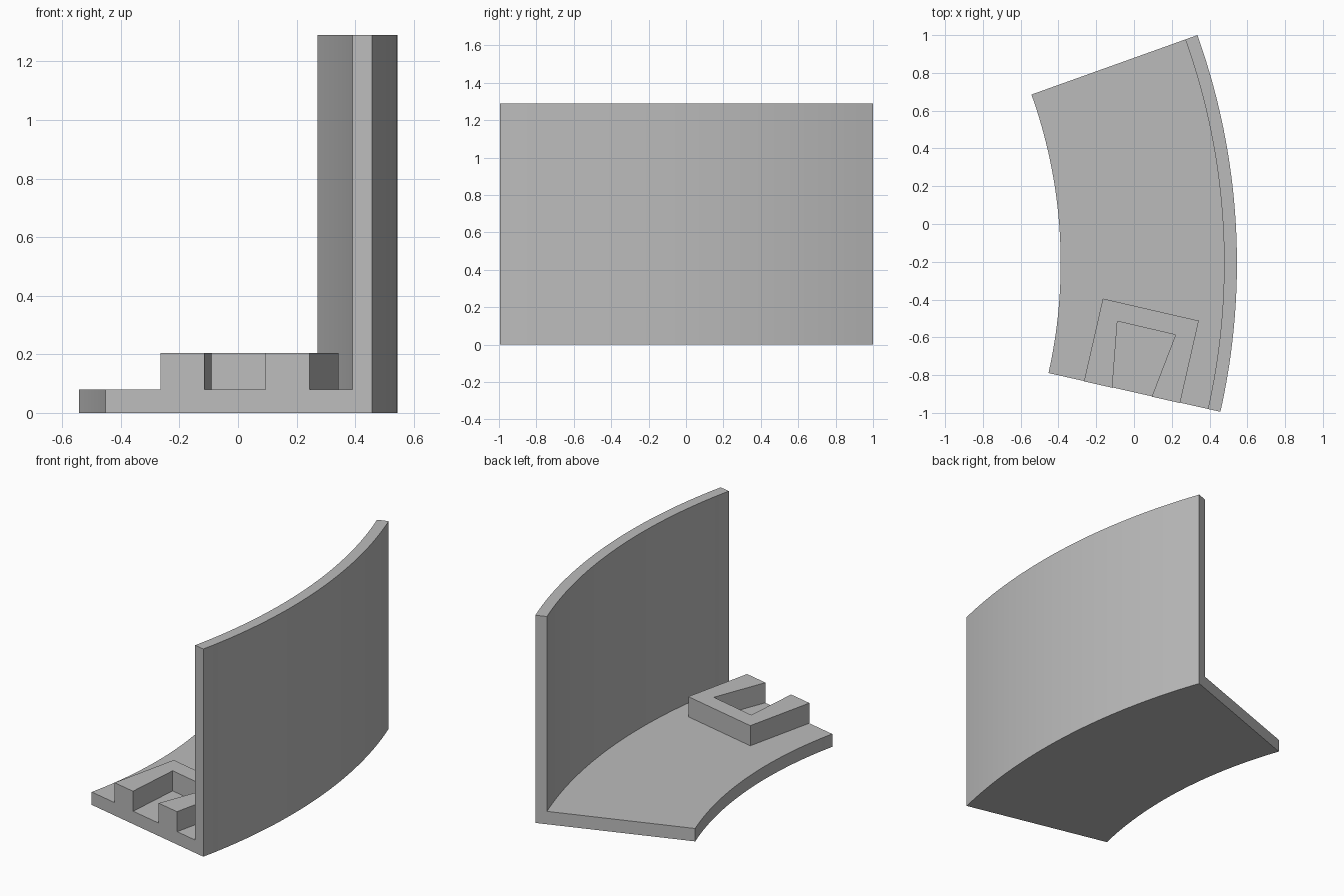
import bpy, bmesh
from math import radians, sin, cos

cube = bpy.data.objects.get("Cube")
if cube:
    bpy.data.objects.remove(cube, do_unlink=True)

grey = bpy.data.materials.new("plain grey")
grey.use_nodes = True
COLOR = (0.5, 0.5, 0.5, 1)
grey.diffuse_color = COLOR
grey.node_tree.nodes["Principled BSDF"].inputs["Base Color"].default_value = COLOR

CENTRE = (-3.035, -0.207)          # centre of the curved sweep
START, END, STEPS = radians(-12.7), radians(19.7), 40
R_IN, R_WALL, R_OUT = 2.647, 3.512, 3.58
BASE_TOP, BLOCK_TOP, WALL_TOP = 0.08, 0.205, 1.29


def finish(name, bm):
    bmesh.ops.recalc_face_normals(bm, faces=bm.faces)
    mesh = bpy.data.meshes.new(name)
    bm.to_mesh(mesh)
    bm.free()
    mesh.materials.append(grey)
    obj = bpy.data.objects.new(name, mesh)
    bpy.context.collection.objects.link(obj)
    return obj


# Curved base and wall: an L-shaped section swept around the centre
section = [(R_IN, 0), (R_OUT, 0), (R_OUT, WALL_TOP), (R_WALL, WALL_TOP),
           (R_WALL, BASE_TOP), (R_IN, BASE_TOP)]
bm = bmesh.new()
rings = []
for i in range(STEPS + 1):
    a = START + (END - START) * i / STEPS
    rings.append([bm.verts.new((CENTRE[0] + r * cos(a), CENTRE[1] + r * sin(a), z))
                  for r, z in section])
for low, high in zip(rings, rings[1:]):
    for j in range(len(section)):
        k = (j + 1) % len(section)
        bm.faces.new((low[j], low[k], high[k], high[j]))
bm.faces.new(rings[0])
bm.faces.new(rings[-1])
shell = finish("curved_base_and_wall", bm)
bpy.context.view_layer.objects.active = shell
shell.select_set(True)
bpy.ops.object.shade_smooth_by_angle(angle=radians(30))
shell.select_set(False)

# U-shaped block, open at the front edge of the base
outline = [(-0.265, -0.833), (-0.165, -0.395), (0.343, -0.512), (0.244, -0.948),
           (0.094, -0.914), (0.22, -0.587), (-0.088, -0.515), (-0.115, -0.867)]
bm = bmesh.new()
face = bm.faces.new([bm.verts.new((x, y, BASE_TOP)) for x, y in outline])
up = bmesh.ops.extrude_face_region(bm, geom=[face], use_keep_orig=True)
verts = [v for v in up["geom"] if isinstance(v, bmesh.types.BMVert)]
bmesh.ops.translate(bm, verts=verts, vec=(0, 0, BLOCK_TOP - BASE_TOP))
finish("u_shaped_block", bm)
